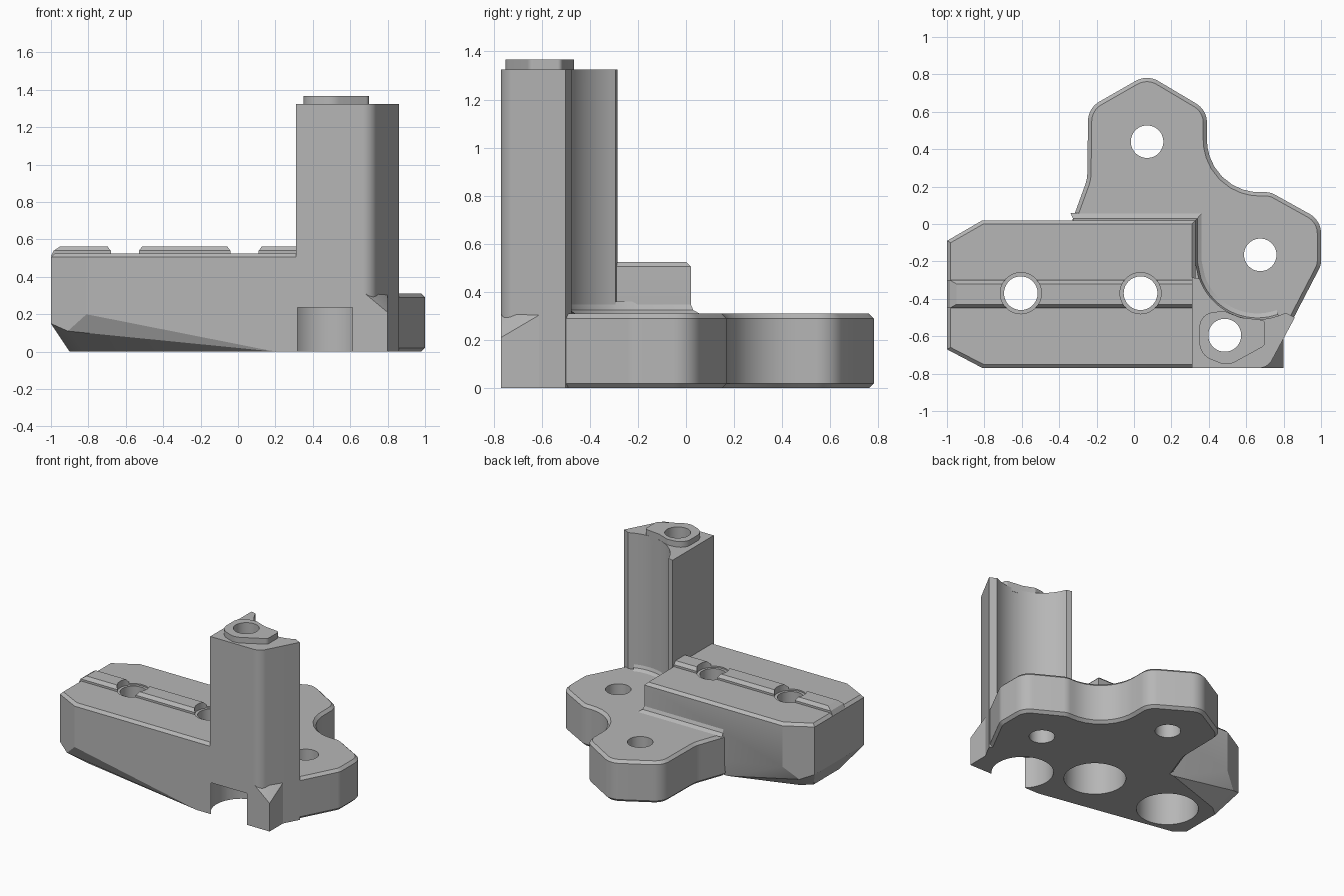
import bpy, bmesh, math
from mathutils import Vector

cube = bpy.data.objects.get("Cube")
if cube:
    bpy.data.objects.remove(cube, do_unlink=True)

grey = bpy.data.materials.new("plain grey")
grey.use_nodes = True
color = (0.47, 0.47, 0.47, 1)
grey.diffuse_color = color
grey.node_tree.nodes["Principled BSDF"].inputs["Base Color"].default_value = color


def finish(name, bm):
    bmesh.ops.recalc_face_normals(bm, faces=bm.faces)
    mesh = bpy.data.meshes.new(name)
    bm.to_mesh(mesh)
    bm.free()
    mesh.materials.append(grey)
    obj = bpy.data.objects.new(name, mesh)
    bpy.context.collection.objects.link(obj)
    return obj


def rounded(corners, steps=8):
    """Fillet each (x, y, radius) corner of a closed outline."""
    out = []
    for i, (x, y, r) in enumerate(corners):
        p = Vector((x, y))
        if not r:
            out.append(p)
            continue
        a = (Vector(corners[i - 1][:2]) - p).normalized()
        b = (Vector(corners[(i + 1) % len(corners)][:2]) - p).normalized()
        half = a.angle(b) / 2
        c = p + (a + b).normalized() * r / math.sin(half)
        start = p + a * r / math.tan(half) - c
        end = p + b * r / math.tan(half) - c
        for k in range(steps + 1):
            t = k / steps
            out.append(c + (start * (1 - t) + end * t).normalized() * r)
    return out


def prism(name, outline, z0, z1, bevel=0):
    bm = bmesh.new()
    base = bm.faces.new([bm.verts.new((p[0], p[1], z0)) for p in outline])
    top = bmesh.ops.extrude_face_region(bm, geom=[base])["geom"]
    bmesh.ops.translate(bm, vec=(0, 0, z1 - z0),
                        verts=[v for v in top if isinstance(v, bmesh.types.BMVert)])
    if bevel:
        rim = [e for e in bm.edges if abs(e.verts[0].co.z - e.verts[1].co.z) < 1e-5]
        bmesh.ops.bevel(bm, geom=rim, offset=bevel, segments=1, affect="EDGES")
    return finish(name, bm)


def hull(name, points):
    bm = bmesh.new()
    verts = [bm.verts.new(p) for p in points]
    res = bmesh.ops.convex_hull(bm, input=verts)
    junk = [g for g in res["geom_interior"] if isinstance(g, bmesh.types.BMVert)]
    bmesh.ops.delete(bm, geom=junk, context="VERTS")
    bmesh.ops.dissolve_limit(bm, angle_limit=0.01, verts=bm.verts, edges=bm.edges)
    return finish(name, bm)


def arc(cx, cy, r, a0, a1, n):
    angles = [math.radians(a0 + (a1 - a0) * k / n) for k in range(n + 1)]
    return [(cx + r * math.cos(a), cy + r * math.sin(a)) for a in angles]


def at(z, pts):
    return [(x, y, z) for x, y in pts]


# Two-lobed base plate
plate = prism("base_plate", rounded([
    (-0.33, 0.02, 0), (-0.25, 0.24, 0.2), (-0.245, 0.62, 0.12), (0.07, 0.8, 0.12),
    (0.39, 0.61, 0.12), (0.39, 0.17, 0.28), (0.73, 0.17, 0.1), (1, 0.02, 0.12),
    (1, -0.22, 0.1), (0.8, -0.605, 0), (0.5, -0.62, 0), (-0.3, -0.3, 0)]), 0, 0.31, 0.02)

# Arm block with cut corners and a tapered underside
side = [(-1, -0.67), (-0.81, -0.77), (0.33, -0.77), (0.33, 0.02), (-0.81, 0.02), (-1, -0.09)]
inset = [(-0.98, -0.66), (-0.805, -0.75), (0.31, -0.75), (0.31, 0), (-0.805, 0), (-0.98, -0.1)]
sole = [(-0.9, -0.52), (-0.83, -0.58), (0.2, -0.77), (0.3, -0.77),
        (0.3, 0.02), (-0.35, 0), (-0.83, -0.16), (-0.9, -0.22)]
arm = hull("arm_block", at(0, sole) + at(0.2, side[1:5]) + at(0.505, side) + at(0.525, inset)
           + at(0.15, [side[0], side[5]]) + at(0.11, [(-0.91, -0.717), (-0.91, -0.038)]))

# Key rib along the top of the arm
rib = hull("key_rib", at(0.51, [(-1, -0.45), (0.33, -0.45), (0.33, -0.3), (-1, -0.3)])
           + at(0.54, [(-0.985, -0.45), (0.33, -0.45), (0.33, -0.3), (-0.985, -0.3)])
           + at(0.563, [(-0.95, -0.43), (0.33, -0.43), (0.33, -0.32), (-0.95, -0.32)]))

# Tall column with a hollow back
hollow = arc(0.66, -0.18, 0.33, 290, 200, 20)
shape = rounded([(0.31, -0.77, 0), (0.715, -0.77, 0.08), (0.86, -0.5, 0), (0.81, -0.475, 0)])
column = prism("column", shape + hollow + [(0.31, -0.285)], 0, 1.325)

# Locating boss on the column
boss = prism("column_boss", rounded([
    (0.35, -0.7, 0.1), (0.5, -0.76, 0.1), (0.7, -0.65, 0.03), (0.7, -0.515, 0.02),
    (0.57, -0.5, 0), (0.48, -0.465, 0), (0.35, -0.48, 0.08)]), 1.3, 1.367)

# Squared foot under the column
heel = [(0.3, -0.77), (0.8, -0.77), (0.8, -0.58), (0.3, -0.58)]
foot = hull("column_foot", at(0, heel) + at(0.21, heel)
            + at(0.31, [(0.3, -0.77), (0.68, -0.77), (0.75, -0.7), (0.8, -0.6), (0.3, -0.58)]))

# Sloped fillet where the arm and column meet the plate
inner = [(-0.32, 0.015), (0.325, 0.015), (0.325, -0.2)] + arc(0.66, -0.18, 0.335, 200, 290, 20)
outer = [(-0.34, 0.06), (0.365, 0.06), (0.365, -0.2)] + arc(0.66, -0.18, 0.295, 200, 290, 20)
bm = bmesh.new()
rows = [[bm.verts.new(p) for p in row]
        for row in (at(0.36, inner), at(0.325, [((a + c * 2) / 3 , (b + d * 2) / 3) if i < 0
                    else ((a * 2 + c) / 3, (b * 2 + d) / 3)
                    for i, ((a, b), (c, d)) in enumerate(zip(inner, outer))]),
                    at(0.308, outer))]
for low, high in zip(rows, rows[1:]):
    for i in range(len(inner) - 1):
        bm.faces.new((low[i], low[i + 1], high[i + 1], high[i]))
fillet = finish("joint_fillet", bm)


def drill(x, y, r, z0, z1):
    tool = prism("drill", arc(x, y, r, 0, 352.5, 47), z0, z1)
    tool.hide_render = True
    return tool


# Through holes, counterbores and the foot pocket
tools = [drill(0.07, 0.44, 0.087, -1, 2), drill(0.675, -0.165, 0.087, -1, 2)]
for x in (-0.605, 0.035):
    tools += [drill(x, -0.37, 0.09, -1, 2), drill(x, -0.37, 0.21, -1, 0.3),
              drill(x, -0.37, 0.11, 0.515, 2)]
tools += [drill(0.485, -0.595, 0.088, -1, 2), drill(0.465, -0.62, 0.21, -1, 0.235)]

parts = [plate, arm, rib, column, boss, foot]
for part in parts:
    for tool in tools:
        mod = part.modifiers.new("cut", "BOOLEAN")
        mod.operation = "DIFFERENCE"
        mod.solver = "EXACT"
        mod.object = tool
bpy.context.view_layer.update()
graph = bpy.context.evaluated_depsgraph_get()
cut = [bpy.data.meshes.new_from_object(p.evaluated_get(graph)) for p in parts]
for part, mesh in zip(parts, cut):
    part.modifiers.clear()
    part.data = mesh
for tool in tools:
    bpy.data.objects.remove(tool, do_unlink=True)

bpy.ops.object.select_all(action="DESELECT")
for part in parts + [fillet]:
    part.select_set(True)
bpy.context.view_layer.objects.active = plate
bpy.ops.object.shade_smooth_by_angle(angle=math.radians(25))
